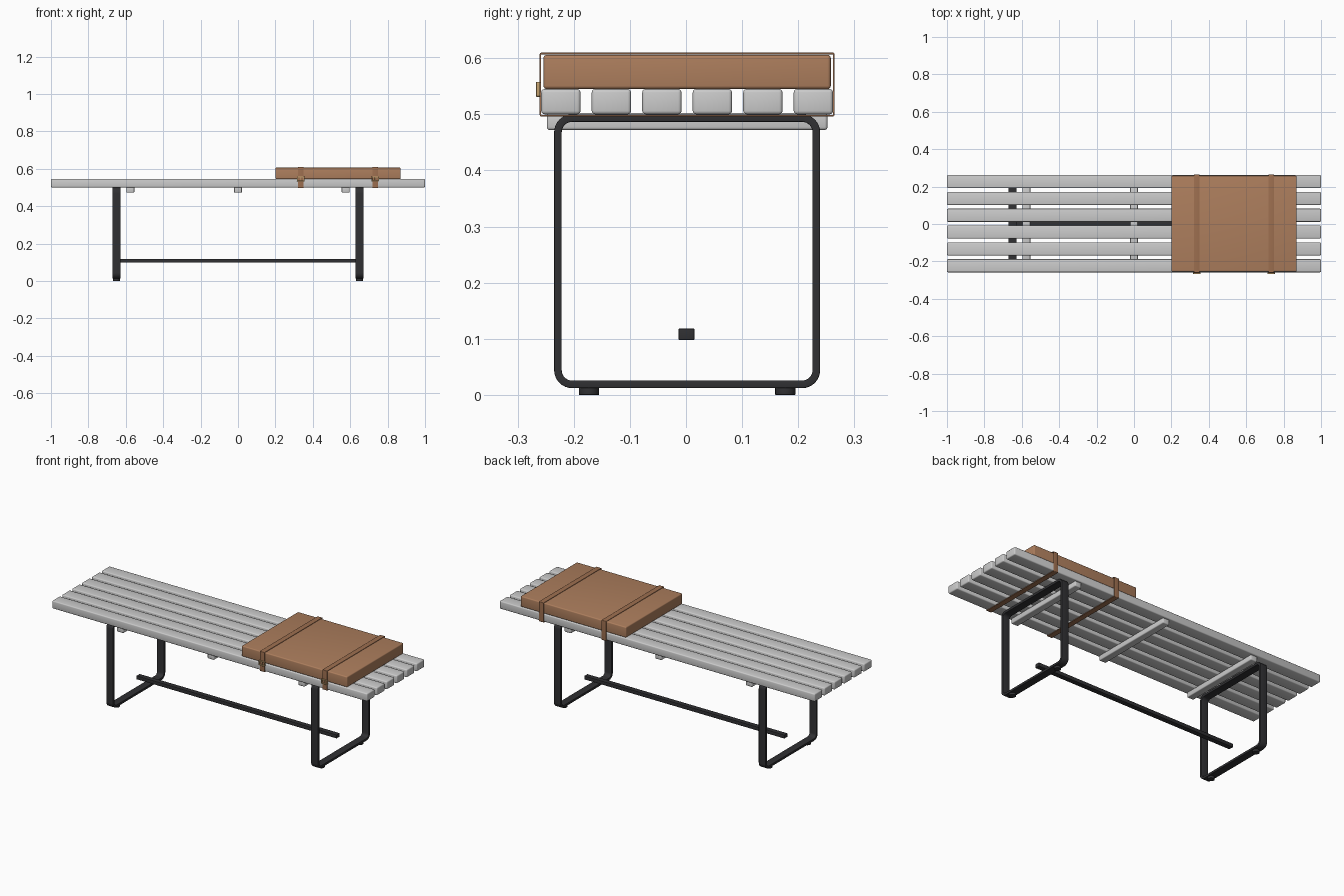
import bpy, bmesh, math

if "Cube" in bpy.data.objects:
    bpy.data.objects.remove(bpy.data.objects["Cube"])


def material(name, rgb):
    m = bpy.data.materials.new(name)
    m.diffuse_color = (*rgb, 1)
    m.use_nodes = True
    m.node_tree.nodes["Principled BSDF"].inputs["Base Color"].default_value = m.diffuse_color
    return m


METAL = material("dark_metal", (0.03, 0.03, 0.033))
LEATHER = material("tan_leather", (0.42, 0.21, 0.11))
STRAP = material("strap_leather", (0.34, 0.16, 0.08))
BRASS = material("brass", (0.55, 0.36, 0.16))


def finish(name, bm, mat=None, bevel=0.0, segments=3):
    bmesh.ops.recalc_face_normals(bm, faces=bm.faces)
    me = bpy.data.meshes.new(name)
    bm.to_mesh(me)
    bm.free()
    ob = bpy.data.objects.new(name, me)
    bpy.context.collection.objects.link(ob)
    if mat:
        me.materials.append(mat)
    for p in me.polygons:
        p.use_smooth = True
    if bevel:
        mod = ob.modifiers.new("bevel", 'BEVEL')
        mod.width, mod.segments = bevel, segments
        mod.limit_method, mod.angle_limit = 'ANGLE', math.radians(50)
    return ob


def box(name, x, y, z, mat=None, bevel=0.003, segments=3):
    """Box from (min, max) ranges."""
    bm = bmesh.new()
    bmesh.ops.create_cube(bm, size=1)
    for v in bm.verts:
        v.co = [(a + b) / 2 + c * (b - a) for c, (a, b) in zip(v.co, (x, y, z))]
    return finish(name, bm, mat, bevel, segments)


def rounded_rect(a, b, r, n=8):
    """Points of a rounded rectangle given (min, max) on both axes."""
    pts = []
    for k, (cx, cy) in enumerate([(a[1] - r, b[1] - r), (a[0] + r, b[1] - r),
                                  (a[0] + r, b[0] + r), (a[1] - r, b[0] + r)]):
        for i in range(n + 1):
            t = math.pi / 2 * (k + i / n)
            pts.append((cx + r * math.cos(t), cy + r * math.sin(t)))
    return pts


def band(name, a, b, r, thick, depth, place, mat, bevel):
    """Closed flat-bar loop; place maps (u, v, depth) to xyz."""
    outer = rounded_rect(a, b, r)
    inner = rounded_rect((a[0] + thick, a[1] - thick),
                         (b[0] + thick, b[1] - thick), max(r - thick, 0.0008))
    bm = bmesh.new()
    rings = [[bm.verts.new(place(u, v, d)) for u, v in pts]
             for pts, d in ((outer, depth[0]), (outer, depth[1]),
                            (inner, depth[1]), (inner, depth[0]))]
    n = len(outer)
    for k in range(4):
        p, q = rings[k], rings[(k + 1) % 4]
        for i in range(n):
            j = (i + 1) % n
            bm.faces.new((p[i], p[j], q[j], q[i]))
    return finish(name, bm, mat, bevel)


def along_x(u, v, d):
    return (d, u, v)


def along_y(u, v, d):
    return (u, d, v)


# seat slats
for i in range(6):
    y = -0.223 + 0.09 * i
    box(f"seat_slat_{i + 1}", (-1, 1), (y - 0.035, y + 0.035), (0.5, 0.545), bevel=0.006)

# cross supports under the slats
for i, x in enumerate((-0.575, 0, 0.575)):
    box(f"cross_support_{i + 1}", (x - 0.021, x + 0.021), (-0.248, 0.252),
        (0.472, 0.502), bevel=0.005)

# leg loops with round feet
for side, x in (("left", -0.65), ("right", 0.65)):
    band(f"{side}_leg_frame", (-0.235, 0.239), (0.012, 0.5), 0.032, 0.0135,
         (x - 0.022, x + 0.022), along_x, METAL, 0.002)
    for end, y in (("front", -0.173), ("back", 0.177)):
        bm = bmesh.new()
        bmesh.ops.create_cone(bm, cap_ends=True, segments=24,
                              radius1=0.018, radius2=0.018, depth=0.014)
        bmesh.ops.translate(bm, verts=bm.verts, vec=(x, y, 0.007))
        finish(f"{side}_{end}_foot", bm, METAL, 0.001)

# stretcher
box("stretcher", (-0.635, 0.635), (-0.013, 0.015), (0.098, 0.118), METAL, 0.001)

# cushion
box("cushion", (0.2, 0.87), (-0.254, 0.258), (0.545, 0.606), LEATHER, 0.006, 4)

# straps around cushion and seat, each with a buckle
for i, x in enumerate((0.336, 0.733)):
    band(f"strap_{i + 1}", (-0.261, 0.265), (0.496, 0.61), 0.004, 0.003,
         (x - 0.015, x + 0.015), along_x, STRAP, 0.0005)
    band(f"buckle_{i + 1}", (x - 0.02, x + 0.02), (0.531, 0.558), 0.004, 0.005,
         (-0.267, -0.26), along_y, BRASS, 0.001)
    box(f"buckle_pin_{i + 1}", (x - 0.002, x + 0.002), (-0.266, -0.26),
        (0.533, 0.556), BRASS, 0.0008)
